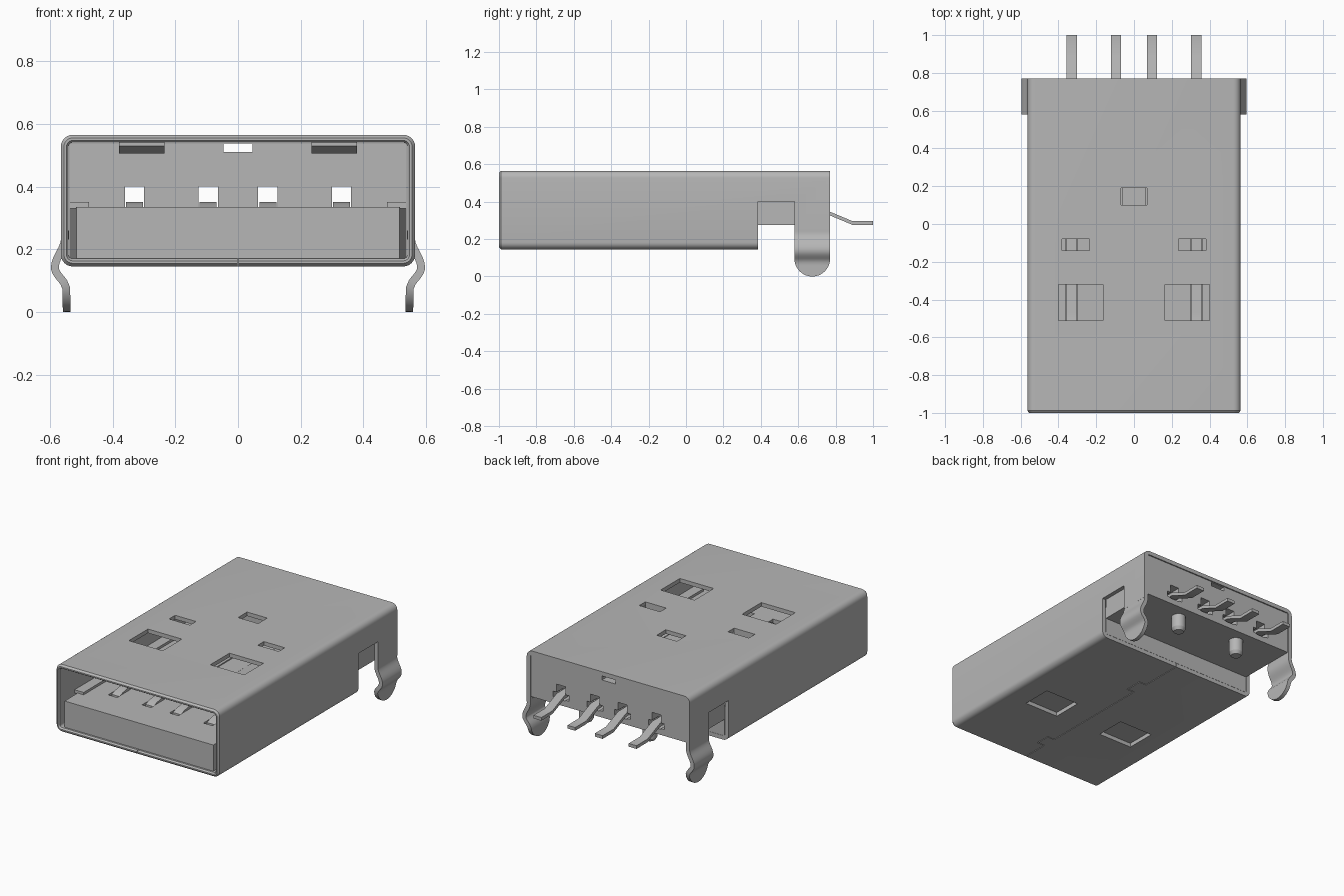
import bpy, bmesh, math
from mathutils import Matrix, Vector

if "Cube" in bpy.data.objects:
    bpy.data.objects.remove(bpy.data.objects["Cube"])

mat = bpy.data.materials.new("plain grey")
mat.diffuse_color = (0.47, 0.47, 0.47, 1)
mat.use_nodes = True
mat.node_tree.nodes["Principled BSDF"].inputs["Base Color"].default_value = mat.diffuse_color


def add_object(name, bm):
    bmesh.ops.recalc_face_normals(bm, faces=bm.faces)
    me = bpy.data.meshes.new(name)
    bm.to_mesh(me)
    bm.free()
    me.materials.append(mat)
    ob = bpy.data.objects.new(name, me)
    bpy.context.collection.objects.link(ob)
    return ob


def box(bm, x0, x1, y0, y1, z0, z1):
    m = Matrix.Translation(((x0 + x1) / 2, (y0 + y1) / 2, (z0 + z1) / 2))
    m = m @ Matrix.Diagonal((x1 - x0, y1 - y0, z1 - z0, 1))
    bmesh.ops.create_cube(bm, size=1, matrix=m)


def mirrored_box(bm, x0, x1, *rest):
    box(bm, x0, x1, *rest)
    box(bm, -x1, -x0, *rest)


def bake(ob):
    # replace the mesh by its modifier result
    dg = bpy.context.evaluated_depsgraph_get()
    me = bpy.data.meshes.new_from_object(ob.evaluated_get(dg))
    ob.modifiers.clear()
    ob.data = me


def cut(ob, cutter_bm):
    cutter = add_object("cutter", cutter_bm)
    mod = ob.modifiers.new("cut", 'BOOLEAN')
    mod.object = cutter
    mod.solver = 'EXACT'
    mod.use_self = True
    bake(ob)
    bpy.data.objects.remove(cutter)


def smooth(ob):
    bpy.ops.object.select_all(action='DESELECT')
    ob.select_set(True)
    bpy.context.view_layer.objects.active = ob
    bpy.ops.object.shade_smooth_by_angle(angle=math.radians(32))


def rounded_ring(bm, y, inset):
    # rounded rectangle cross-section of the shell
    r = max(0.038 - inset, 0.012)
    hx, hz, cz = 0.565 - inset - r, 0.21 - inset - r, 0.355
    verts = []
    for q, (sx, sz) in enumerate([(1, 1), (-1, 1), (-1, -1), (1, -1)]):
        for i in range(7):
            a = math.pi / 2 * (q + i / 6)
            verts.append(bm.verts.new((sx * hx + r * math.cos(a), y,
                                       cz + sz * hz + r * math.sin(a))))
    return verts


# metal shell: open tube with softened mouth
bm = bmesh.new()
rings = [rounded_ring(bm, y, i) for y, i in
         [(0.77, 0), (-0.988, 0), (-1, 0.01), (-1, 0.018), (-0.99, 0.025), (0.77, 0.025)]]
for a, b in zip(rings, rings[1:] + rings[:1]):
    for i in range(len(a)):
        j = (i + 1) % len(a)
        bm.faces.new((a[i], a[j], b[j], b[i]))
shell = add_object("metal_shell", bm)

c = bmesh.new()
box(c, -0.7, 0.7, 0.385, 0.58, 0.0, 0.40)                  # side notches
box(c, -0.7, 0.7, 0.57, 0.9, 0.0, 0.24)                    # open underside at the rear
mirrored_box(c, 0.165, 0.40, -0.51, -0.32, 0.52, 0.6)      # top windows
mirrored_box(c, 0.165, 0.40, -0.51, -0.32, 0.1, 0.19)      # bottom windows
mirrored_box(c, 0.235, 0.38, -0.14, -0.08, 0.52, 0.6)      # latch slots
box(c, -0.07, 0.07, 0.10, 0.19, 0.52, 0.6)                 # centre slot
w = 0.002                                                  # dovetail seam underneath
for y0, y1, x in [(-1.1, -0.82, 0), (-0.82, -0.73, 0.05), (-0.73, 0.0, 0),
                  (0.0, 0.11, 0.05), (0.11, 0.384, 0)]:
    box(c, x - w, x + w, y0 - w, y1 + w, 0.1, 0.19)
for y in (-0.82, -0.73, 0.0, 0.11):
    box(c, 0, 0.05, y - w, y + w, 0.1, 0.19)
cut(shell, c)
smooth(shell)

# plastic insert: tongue block and rear wall from a side profile
bm = bmesh.new()
side = [(-0.98, 0.171), (0.385, 0.171), (0.385, 0.275), (0.765, 0.275),
        (0.765, 0.538), (0.385, 0.538), (0.385, 0.335), (-0.98, 0.335)]
f = bm.faces.new([bm.verts.new((-0.538, y, z)) for y, z in side])
ext = bmesh.ops.extrude_face_region(bm, geom=[f])
bmesh.ops.translate(bm, vec=(1.076, 0, 0),
                    verts=[v for v in ext['geom'] if isinstance(v, bmesh.types.BMVert)])
for v in bm.verts:                                         # tapered nose
    if v.co.y < -0.9:
        v.co.x *= 0.515 / 0.538
insert = add_object("plastic_insert", bm)
contacts_x = (-0.33, -0.095, 0.095, 0.33)
c = bmesh.new()
for x in contacts_x:
    box(c, x - 0.031, x + 0.031, -0.77, 0.9, 0.31, 0.40)   # contact channels
    box(c, x - 0.055, x + 0.055, 0.70, 0.9, 0.315, 0.35)
box(c, -0.047, 0.047, 0.3, 0.9, 0.51, 0.535)               # tab slot in rear wall
cut(insert, c)

# side guide ledges inside the mouth
bm = bmesh.new()
mirrored_box(bm, 0.475, 0.538, -0.85, 0.386, 0.33, 0.35)
add_object("guide_ledges", bm)

# latch dimples hanging under the top
bm = bmesh.new()
for s in (-1, 1):
    tri = [bm.verts.new((s * x, y, z)) for y in (-0.19, -0.14)
           for x, z in ((0.235, 0.542), (0.38, 0.542), (0.38, 0.505), (0.235, 0.505))]
    tri[2].co.z = tri[3].co.z = 0.53
    for idx in ((0, 1, 2, 3), (4, 5, 6, 7), (0, 1, 5, 4), (1, 2, 6, 5), (2, 3, 7, 6), (3, 0, 4, 7)):
        bm.faces.new([tri[i] for i in idx])
add_object("latch_tabs", bm)

# spring contacts with a raised bump and a bent solder tail
path = [(-0.74, 0.318), (-0.71, 0.33), (-0.67, 0.338), (-0.62, 0.341), (-0.56, 0.338),
        (-0.51, 0.33), (-0.47, 0.322), (0.385, 0.334), (0.77, 0.336), (0.89, 0.286), (1.0, 0.286)]
for n, x in enumerate(contacts_x):
    bm = bmesh.new()
    rows = [[bm.verts.new((x + dx, y, z + dz)) for dx, dz in
             ((-0.027, -0.01), (0.027, -0.01), (0.027, 0.01), (-0.027, 0.01))] for y, z in path]
    for a, b in zip(rows, rows[1:]):
        for i in range(4):
            j = (i + 1) % 4
            bm.faces.new((a[i], a[j], b[j], b[i]))
    bm.faces.new(rows[0])
    bm.faces.new(rows[-1])
    smooth(add_object("contact_%d" % (n + 1), bm))

# kinked board-lock legs with round ends
for s, name in ((-1, "left_leg"), (1, "right_leg")):
    bm = bmesh.new()
    rows = []
    zs = [0.095 * (1 - math.cos(math.pi / 2 * i / 8)) for i in range(9)]
    zs += [0.095 + 0.165 * i / 16 for i in range(1, 17)]
    for z in zs:
        half = 0.095 if z >= 0.095 else max(0.004, math.sqrt(0.095 ** 2 - (0.095 - z) ** 2))
        x = 0.546 + 0.006 * min(1, z / 0.22)
        t = (z - 0.14) / (0.065 if z < 0.14 else 0.095)
        if abs(t) < 1:
            x += 0.034 * math.cos(math.pi / 2 * t) ** 2
        rows.append([bm.verts.new((s * x, 0.675 + k * half, z)) for k in (-1, -0.5, 0, 0.5, 1)])
    for a, b in zip(rows, rows[1:]):
        for i in range(4):
            bm.faces.new((a[i], a[i + 1], b[i + 1], b[i]))
    leg = add_object(name, bm)
    mod = leg.modifiers.new("thickness", 'SOLIDIFY')
    mod.thickness = 0.025
    mod.offset = 0
    bake(leg)
    smooth(leg)

# locating pegs under the rear, with tapered tips
for s, name in ((-1, "left_peg"), (1, "right_peg")):
    bm = bmesh.new()
    for r0, r1, z0, z1 in ((0.03, 0.042, 0.175, 0.195), (0.042, 0.042, 0.195, 0.28)):
        bmesh.ops.create_cone(bm, cap_ends=True, segments=32, radius1=r0, radius2=r1, depth=z1 - z0,
                              matrix=Matrix.Translation((s * 0.22, 0.67, (z0 + z1) / 2)))
    smooth(add_object(name, bm))
